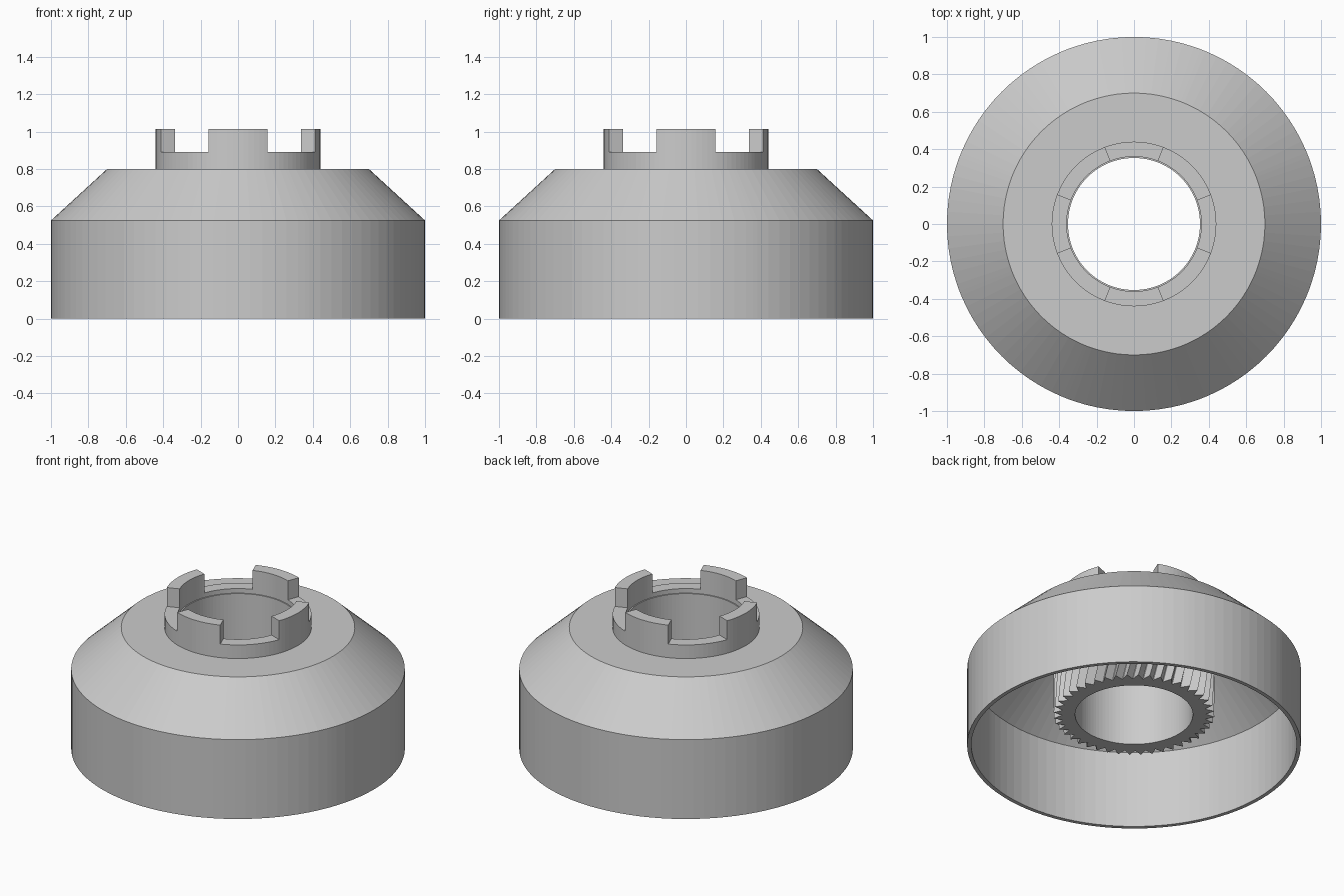
import bpy, bmesh
from math import sin, cos, radians, tau

if "Cube" in bpy.data.objects:
    bpy.data.objects.remove(bpy.data.objects["Cube"])

SEGMENTS = 96          # facets around the body
TEETH = 44             # spline teeth under the cap
HALF_LUG = 21.0        # half width of each crown lug, degrees
LUG_TOP, GAP_TOP = 1.015, 0.89
HUB_Z, CEILING_Z = 0.21, 0.77
ROOT_R, TIP_R = 0.432, 0.482


def polar(r, a, z):
    return (r * cos(a), r * sin(a), z)


def add_loft(bm, sections, closed=False):
    """Skin closed loops of points; join last to first, or cap both ends."""
    rows = [[bm.verts.new(p) for p in s] for s in sections]
    n = len(rows[0])
    pairs = list(zip(rows, rows[1:])) + ([(rows[-1], rows[0])] if closed else [])
    for a, b in pairs:
        for i in range(n):
            j = (i + 1) % n
            bm.faces.new((a[i], a[j], b[j], b[i]))
    if not closed:
        bm.faces.new(rows[0])
        bm.faces.new(rows[-1])


def finish(name, bm):
    bmesh.ops.remove_doubles(bm, verts=bm.verts[:], dist=1e-5)
    bmesh.ops.dissolve_degenerate(bm, edges=bm.edges[:], dist=1e-5)
    bmesh.ops.recalc_face_normals(bm, faces=bm.faces[:])
    mesh = bpy.data.meshes.new(name)
    bm.to_mesh(mesh)
    bm.free()
    obj = bpy.data.objects.new(name, mesh)
    bpy.context.collection.objects.link(obj)
    return obj


# Cap body: outer skirt, cone, notched crown, bore, hub and hollow underside
def body_profile(top):
    return [(0.975, 0), (1, 0), (1, 0.525), (0.70, 0.80), (0.44, 0.80),
            (0.44, top), (0.36, top), (0.36, 0.86), (0.353, 0.86),
            (0.353, HUB_Z), (ROOT_R, HUB_Z), (ROOT_R, CEILING_Z),
            (0.685, CEILING_Z), (0.975, 0.51)]


def crown_top(deg):
    off = (deg + 45) % 90 - 45
    return LUG_TOP if abs(off) < HALF_LUG else GAP_TOP


stations = [(i * 360 / SEGMENTS, crown_top(i * 360 / SEGMENTS)) for i in range(SEGMENTS)]
for q in range(4):     # two stations at each lug end make its upright side
    for side in (-1, 1):
        d = (q * 90 + side * HALF_LUG) % 360
        low, high = (d, GAP_TOP), (d, LUG_TOP)
        stations += [low, high] if side < 0 else [high, low]
stations.sort(key=lambda s: s[0])   # stable sort keeps each pair in order

bm = bmesh.new()
add_loft(bm, [[polar(r, radians(d), z) for r, z in body_profile(top)]
              for d, top in stations], closed=True)
finish("cap_body", bm)

# Slanted spline teeth around the hub
bm = bmesh.new()
pitch = tau / TEETH
STEPS, TWIST = 4, 0.30
for t in range(TEETH):
    loops = []
    for s in range(STEPS + 1):
        f = s / STEPS
        z = HUB_Z + (CEILING_Z - HUB_Z) * f
        a = t * pitch + TWIST * f
        loops.append([polar(ROOT_R - 0.002, a, z), polar(TIP_R, a + pitch / 2, z),
                      polar(ROOT_R - 0.002, a + pitch, z)])
    add_loft(bm, loops)
finish("hub_teeth", bm)
